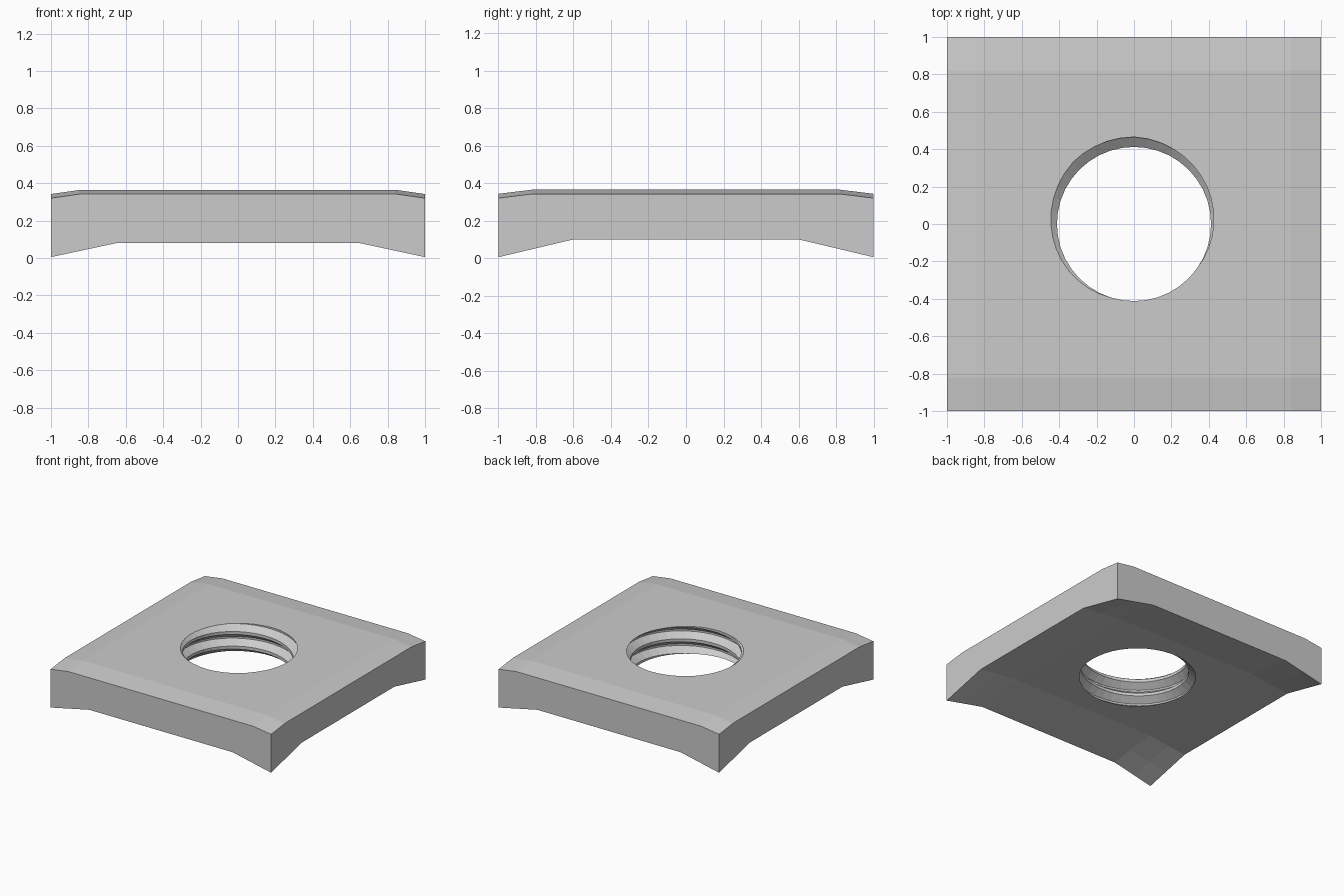
import bpy, bmesh, math

cube = bpy.data.objects.get("Cube")
if cube:
    bpy.data.objects.remove(cube, do_unlink=True)

steel = bpy.data.materials.new("grey steel")
steel.use_nodes = True
colour = (0.6, 0.6, 0.6, 1)
steel.diffuse_color = colour
steel.node_tree.nodes["Principled BSDF"].inputs["Base Color"].default_value = colour


def make_object(name, bm):
    bmesh.ops.recalc_face_normals(bm, faces=bm.faces)
    mesh = bpy.data.meshes.new(name)
    bm.to_mesh(mesh)
    bm.free()
    mesh.materials.append(steel)
    obj = bpy.data.objects.new(name, mesh)
    bpy.context.scene.collection.objects.link(obj)
    return obj


def ramp(v, start):
    return max(0, (abs(v) - start) / (1 - start))


def top_height(x, y):
    return 0.365 - 0.023 * ramp(x, 0.84) - 0.022 * ramp(y, 0.82)


def bottom_height(x, y):
    a, b = ramp(x, 0.65), ramp(y, 0.6)
    return 0.14 - 0.04 * a - 0.06 * b - 0.035 * a * b


# Square plate: sloping top margins and corners drawn downwards
xs = [-1, -0.84, -0.65, 0.65, 0.84, 1]
ys = [-1, -0.82, -0.6, 0.6, 0.82, 1]
bm = bmesh.new()
layers = []
for height in (top_height, bottom_height):
    grid = [[bm.verts.new((x, y, height(x, y))) for y in ys] for x in xs]
    layers.append(grid)
    for i in range(len(xs) - 1):
        for j in range(len(ys) - 1):
            bm.faces.new((grid[i][j], grid[i + 1][j], grid[i + 1][j + 1], grid[i][j + 1]))
bm.edges.ensure_lookup_table()
rim = [e for e in bm.edges if e.is_boundary]
bmesh.ops.bridge_loops(bm, edges=rim)
nut = make_object("square_nut", bm)

# Helical thread cutter: (fraction of pitch, radius), wound upwards
PITCH, TURNS, SIDES = 0.12, 8, 40
profile = [(-0.06, 0.465), (0.06, 0.465), (0.4, 0.412), (0.6, 0.412)]
rows = [(k + u, r) for k in range(TURNS) for u, r in profile]
bm = bmesh.new()
columns = []
for i in range(SIDES):
    turn = i / SIDES
    a = turn * math.tau
    columns.append([bm.verts.new((r * math.cos(a), r * math.sin(a), -0.272 + PITCH * (u + turn)))
                    for u, r in rows])
for i in range(SIDES):
    # The last column joins the first one a full turn higher
    shift = len(profile) if i == SIDES - 1 else 0
    here, there = columns[i], columns[(i + 1) % SIDES]
    for j in range(len(rows) - 1 - shift):
        bm.faces.new((here[j], there[j + shift], there[j + 1 + shift], here[j + 1]))
boundary = [e for e in bm.edges if e.is_boundary]
for z, low in ((-0.3, True), (0.75, False)):
    centre = bm.verts.new((0, 0, z))
    for e in boundary:
        if (e.verts[0].co.z < 0.2) == low:
            bm.faces.new((e.verts[0], e.verts[1], centre))
cutter = make_object("thread_cutter", bm)
cutter.hide_render = True

# Cut the threaded hole and discard the cutter
cut = nut.modifiers.new("threaded_hole", 'BOOLEAN')
cut.operation = 'DIFFERENCE'
cut.solver = 'EXACT'
cut.object = cutter
bpy.context.view_layer.update()
result = bpy.data.meshes.new_from_object(nut.evaluated_get(bpy.context.evaluated_depsgraph_get()))
nut.modifiers.clear()
nut.data = result
nut.data.name = "square_nut"
bpy.data.objects.remove(cutter, do_unlink=True)
